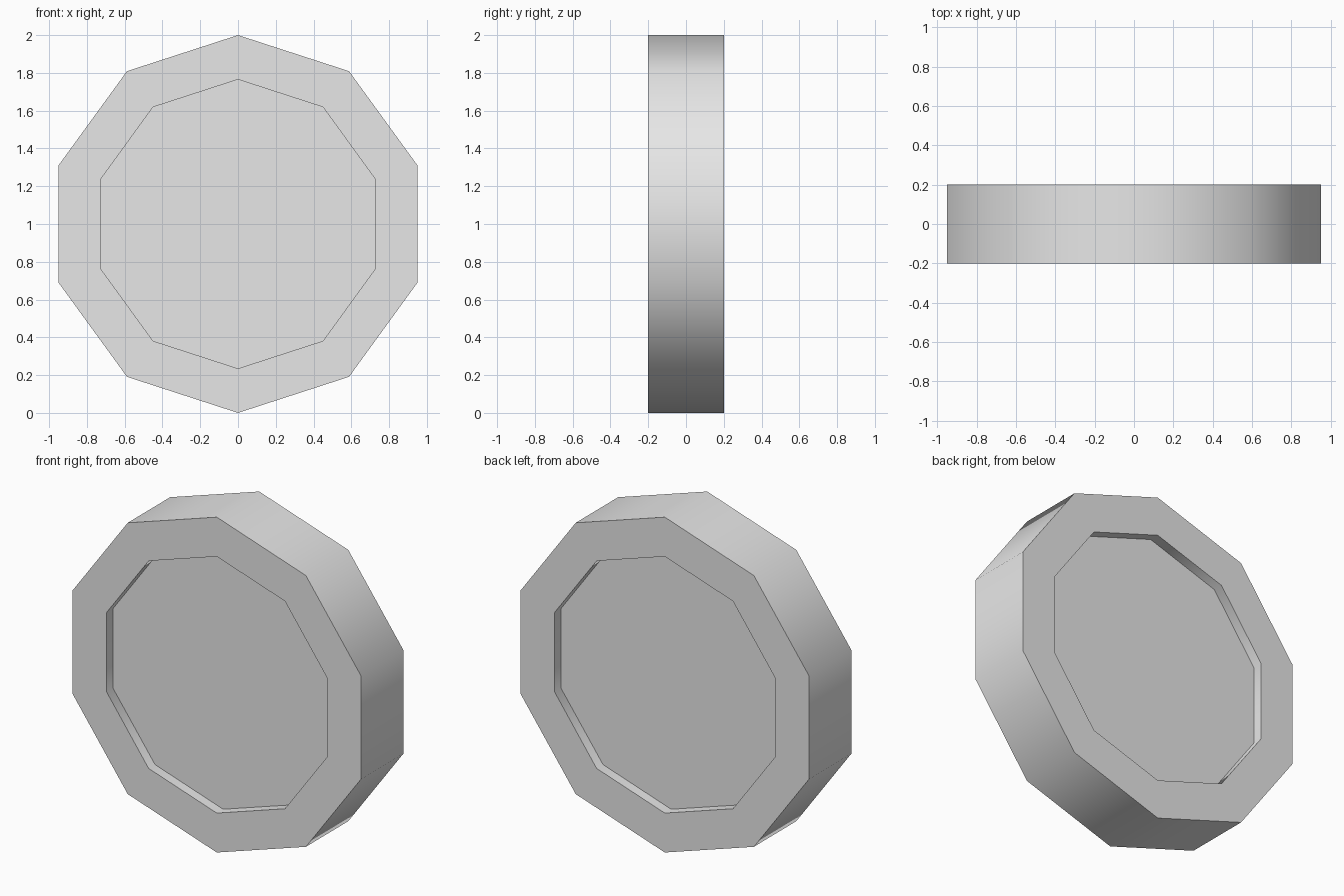
import bpy, bmesh, math

if "Cube" in bpy.data.objects:
    bpy.data.objects.remove(bpy.data.objects["Cube"])

SIDES = 10
R_OUT, R_IN = 1.0, 0.765
HALF, FLOOR = 0.2, 0.14   # half width of the rim, half width between recess floors

grey = bpy.data.materials.new("light_grey")
grey.diffuse_color = (0.8, 0.8, 0.8, 1)
grey.use_nodes = True
grey.node_tree.nodes["Principled BSDF"].inputs["Base Color"].default_value = grey.diffuse_color

bm = bmesh.new()


def ring(radius, y):
    """Ten-sided ring around the y axis with a corner at the top."""
    return [bm.verts.new((radius * math.sin(2 * math.pi * i / SIDES), y,
                          1 + radius * math.cos(2 * math.pi * i / SIDES)))
            for i in range(SIDES)]


# Profile from front recess floor, over the rim, to back recess floor
profile = [(R_IN, -FLOOR), (R_IN, -HALF), (R_OUT, -HALF),
           (R_OUT, HALF), (R_IN, HALF), (R_IN, FLOOR)]
rings = [ring(r, y) for r, y in profile]
for a, b in zip(rings, rings[1:]):
    for i in range(SIDES):
        j = (i + 1) % SIDES
        bm.faces.new((a[i], a[j], b[j], b[i]))

# Recessed discs
bm.faces.new(rings[0])
bm.faces.new(rings[-1])
bmesh.ops.recalc_face_normals(bm, faces=bm.faces[:])

mesh = bpy.data.meshes.new("wheel")
bm.to_mesh(mesh)
bm.free()
mesh.materials.append(grey)
wheel = bpy.data.objects.new("wheel", mesh)
bpy.context.collection.objects.link(wheel)

# Smooth rim, sharp corners between rim and sides
bpy.context.view_layer.objects.active = wheel
wheel.select_set(True)
bpy.ops.object.shade_smooth_by_angle(angle=math.radians(45))
